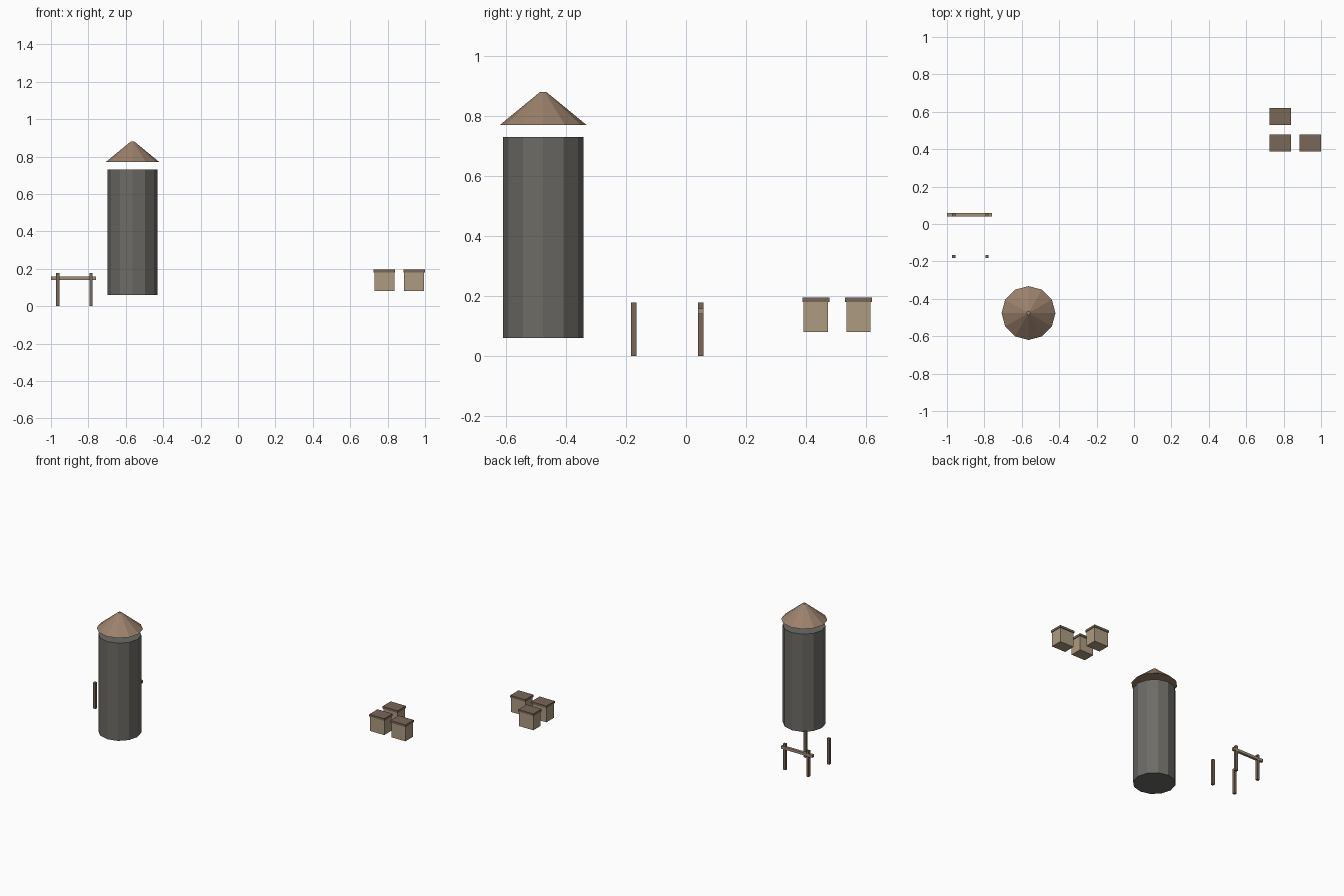
import bpy

if "Cube" in bpy.data.objects:
    bpy.data.objects.remove(bpy.data.objects["Cube"])


def material(name, rgb):
    m = bpy.data.materials.new(name)
    m.diffuse_color = (*rgb, 1)
    m.use_nodes = True
    m.node_tree.nodes["Principled BSDF"].inputs["Base Color"].default_value = m.diffuse_color
    return m


STONE = material("stone", (0.15, 0.145, 0.13))
ROOF = material("roof_shingle", (0.33, 0.22, 0.15))
DARK_WOOD = material("dark_wood", (0.19, 0.135, 0.095))
RAIL_WOOD = material("rail_wood", (0.36, 0.28, 0.19))
PALE_WOOD = material("pale_wood", (0.42, 0.33, 0.22))


def finish(name, mat):
    ob = bpy.context.object
    ob.name = name
    ob.data.materials.append(mat)
    return ob


def box(name, x, y, z0, z1, sx, sy, mat):
    bpy.ops.mesh.primitive_cube_add(size=1, location=(x, y, (z0 + z1) / 2))
    bpy.context.object.scale = (sx, sy, z1 - z0)
    return finish(name, mat)


def frustum(name, x, y, z0, z1, r0, r1, mat):
    bpy.ops.mesh.primitive_cone_add(vertices=12, radius1=r0, radius2=r1,
                                    depth=z1 - z0, location=(x, y, (z0 + z1) / 2))
    return finish(name, mat)


# Round tower with its separate conical roof
TX, TY = -0.564, -0.476
frustum("tower_body", TX, TY, 0.06, 0.73, 0.134, 0.134, STONE)
frustum("tower_roof", TX, TY, 0.77, 0.88, 0.144, 0.01, ROOF)

# Four posts, with a rail on the back pair
for side, x in (("left", -0.963), ("right", -0.786)):
    for end, y in (("front", -0.174), ("back", 0.049)):
        box(f"{end}_{side}_post", x, y, 0, 0.178, 0.018, 0.018, DARK_WOOD)
box("back_rail", -0.88, 0.049, 0.14, 0.158, 0.24, 0.018, RAIL_WOOD)

# Three lidded boxes
for i, (x, y) in enumerate([(0.782, 0.433), (0.942, 0.433), (0.782, 0.575)], 1):
    box(f"box_body_{i}", x, y, 0.08, 0.18, 0.107, 0.081, PALE_WOOD)
    box(f"box_lid_{i}", x, y, 0.18, 0.195, 0.115, 0.09, DARK_WOOD)
